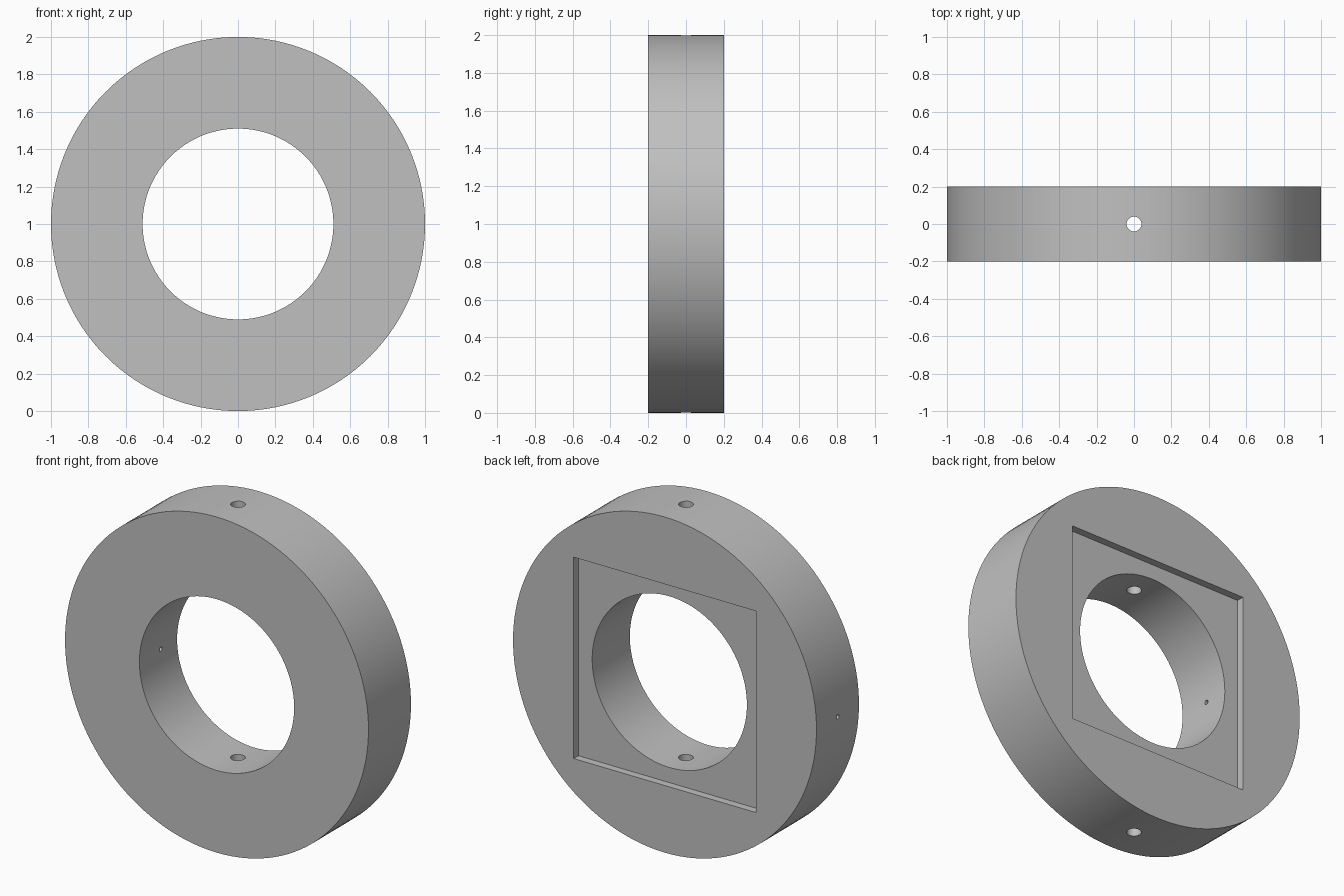
import bpy
import math

cube = bpy.data.objects.get("Cube")
if cube:
    bpy.data.objects.remove(cube, do_unlink=True)

CENTRE_Z = 1.0
THICKNESS = 0.4
POCKET_SIZE = 1.2
POCKET_DEPTH = 0.045

# Single plain grey
grey = bpy.data.materials.new("grey_metal")
grey.use_nodes = True
colour = (0.53, 0.53, 0.53, 1)
grey.diffuse_color = colour
grey.node_tree.nodes["Principled BSDF"].inputs["Base Color"].default_value = colour


def cylinder(name, radius, depth, location, axis, sides):
    turn = {"x": (0, math.pi / 2, 0), "y": (math.pi / 2, 0, 0), "z": (0, 0, 0)}
    bpy.ops.mesh.primitive_cylinder_add(
        vertices=sides, radius=radius, depth=depth,
        location=location, rotation=turn[axis])
    obj = bpy.context.object
    obj.name = name
    obj.data.materials.append(grey)
    return obj


def cut(body, cutter):
    cutter.hide_render = True
    mod = body.modifiers.new(cutter.name, "BOOLEAN")
    mod.operation = "DIFFERENCE"
    mod.solver = "EXACT"
    mod.object = cutter
    bpy.context.view_layer.objects.active = body
    bpy.ops.object.modifier_apply(modifier=mod.name)
    bpy.data.objects.remove(cutter, do_unlink=True)


# Thick disc standing on its edge
ring = cylinder("ring_body", 1, THICKNESS, (0, 0, CENTRE_Z), "y", 128)

# Large central bore
cut(ring, cylinder("bore_cutter", 0.51, 1, (0, 0, CENTRE_Z), "y", 128))

# Shallow square pocket in the back face
bpy.ops.mesh.primitive_cube_add(size=1, location=(0, THICKNESS / 2, CENTRE_Z))
pocket = bpy.context.object
pocket.name = "pocket_cutter"
pocket.scale = (POCKET_SIZE, 2 * POCKET_DEPTH, POCKET_SIZE)
pocket.data.materials.append(grey)
cut(ring, pocket)

# Vertical hole through the top and bottom walls
cut(ring, cylinder("vertical_hole_cutter", 0.04, 3, (0, 0, CENTRE_Z), "z", 32))

# Tiny hole through one side wall only
cut(ring, cylinder("side_hole_cutter", 0.013, 1, (-0.75, 0, CENTRE_Z), "x", 16))

# Smooth walls with crisp rims
bpy.ops.object.select_all(action="DESELECT")
ring.select_set(True)
bpy.context.view_layer.objects.active = ring
bpy.ops.object.shade_smooth_by_angle(angle=math.radians(30))
